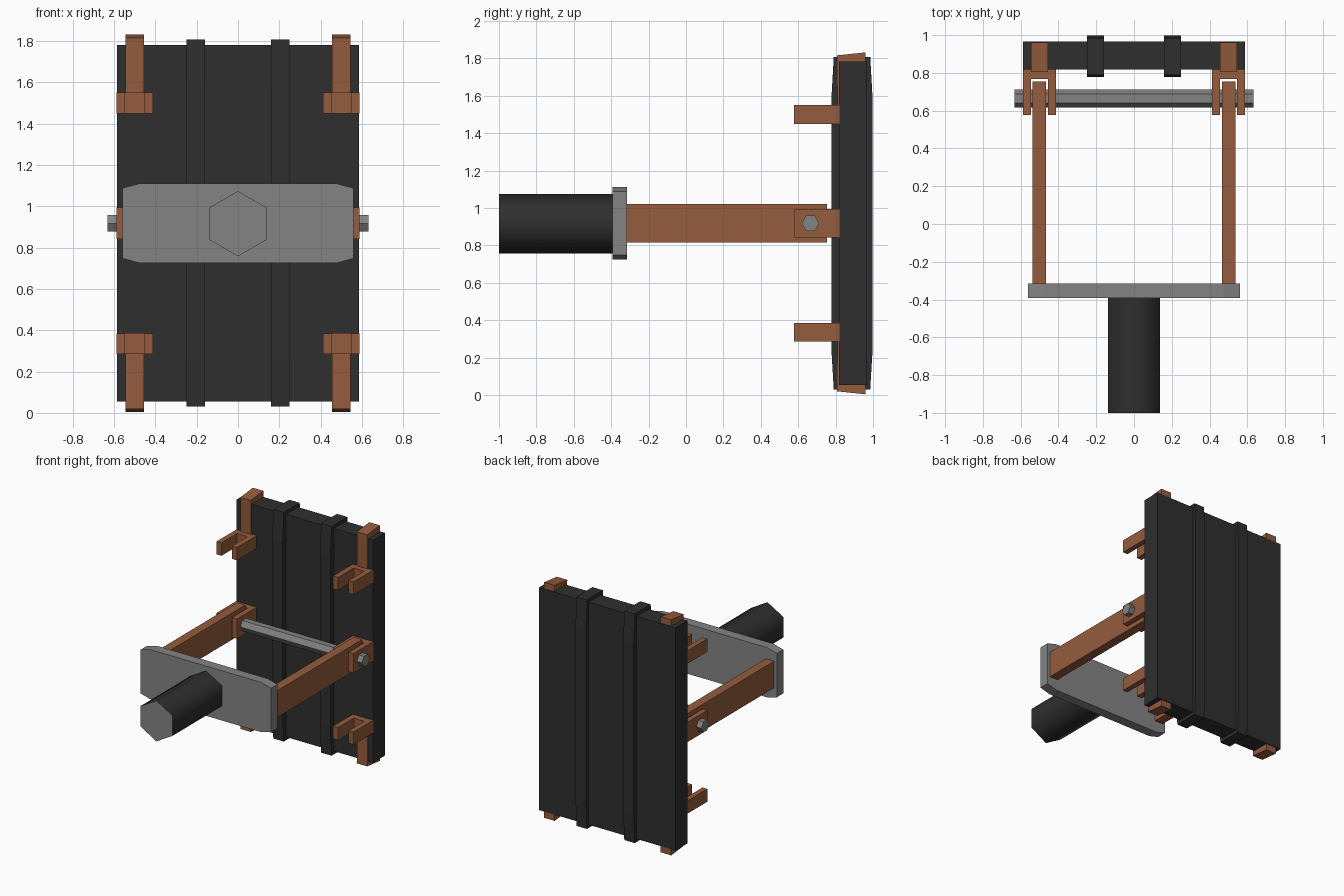
import bpy, bmesh, math
from mathutils import Vector

cube = bpy.data.objects.get("Cube")
if cube:
    bpy.data.objects.remove(cube, do_unlink=True)


def material(name, rgb):
    m = bpy.data.materials.new(name)
    m.use_nodes = True
    m.diffuse_color = (*rgb, 1)
    m.node_tree.nodes["Principled BSDF"].inputs["Base Color"].default_value = (*rgb, 1)
    return m


DARK = material("charcoal", (0.028, 0.028, 0.028))
STEEL = material("steel grey", (0.23, 0.23, 0.23))
RUST = material("rust brown", (0.3, 0.107, 0.047))


def prism(name, outline, axis, lo, hi, mat):
    """Extrude a 2D outline along an axis; outline uses the other two axes in order."""
    bm = bmesh.new()

    def point(p, d):
        c = list(p)
        c.insert(axis, d)
        return Vector(c)

    face = bm.faces.new([bm.verts.new(point(p, lo)) for p in outline])
    grown = bmesh.ops.extrude_face_region(bm, geom=[face])["geom"]
    shift = point((0, 0), hi - lo)
    bmesh.ops.translate(bm, vec=shift, verts=[v for v in grown if isinstance(v, bmesh.types.BMVert)])
    bmesh.ops.recalc_face_normals(bm, faces=bm.faces)
    mesh = bpy.data.meshes.new(name)
    bm.to_mesh(mesh)
    bm.free()
    mesh.materials.append(mat)
    ob = bpy.data.objects.new(name, mesh)
    bpy.context.collection.objects.link(ob)
    return ob


def box(name, x, y, z, mat):
    return prism(name, [(x[0], y[0]), (x[1], y[0]), (x[1], y[1]), (x[0], y[1])], 2, *z, mat)


def hexagon(cx, cy, r, turn=0):
    angles = [turn + i * math.pi / 3 for i in range(6)]
    return [(cx + r * math.cos(a), cy + r * math.sin(a)) for a in angles]


MID = 0.918

# Shield panel
box("panel", (-0.587, 0.587), (0.818, 0.965), (0.055, 1.782), DARK)

# Grey cross plate with clipped corners
plate = [(sx * x, MID + sz * z) for sx, sz, pts in (
    (1, 1, ((0.56, 0.17), (0.475, 0.193))),
    (-1, 1, ((0.475, 0.193), (0.56, 0.17))),
    (-1, -1, ((0.56, 0.17), (0.475, 0.193))),
    (1, -1, ((0.475, 0.193), (0.56, 0.17)))) for x, z in pts]
prism("cross_plate", plate, 1, -0.393, -0.315, STEEL)

# Six-sided handle with soft sides and a grey end cap
handle = prism("handle", hexagon(0, MID - 0.002, 0.158, math.pi / 2), 1, -1, -0.38, DARK)
handle.data.materials.append(STEEL)
for f in handle.data.polygons:
    f.use_smooth = abs(f.normal.y) < 0.5
    f.material_index = 1 if f.normal.y < -0.5 else 0
for e in handle.data.edges:
    a, b = (handle.data.vertices[i].co.y for i in e.vertices)
    e.use_edge_sharp = abs(a - b) < 0.01

# Hinge rod
prism("hinge_rod", hexagon(0.665, MID, 0.047), 0, -0.632, 0.632, STEEL)

for side, s in (("left", 1), ("right", -1)):
    def span(a, b):
        return tuple(sorted((s * a, s * b)))

    # Rib with tapered ends
    rib = [(0.79, 0.03), (0.985, 0.03), (0.998, 0.25), (0.998, 1.58),
           (0.985, 1.808), (0.79, 1.808), (0.777, 1.58), (0.777, 0.25)]
    prism(side + "_rib", rib, 0, *span(0.16, 0.25), DARK)

    # Arm from plate to hinge
    box(side + "_arm", span(0.465, 0.537), (-0.32, 0.755), (0.815, 1.022), RUST)

    # U-shaped brackets
    fork = [(0.412, 0.82), (0.412, 0.577), (0.456, 0.577), (0.456, 0.768),
            (0.546, 0.768), (0.546, 0.577), (0.588, 0.577), (0.588, 0.82)]
    for level, z in (("upper", (1.45, 1.55)), ("middle", (0.842, 0.995)), ("lower", (0.286, 0.385))):
        prism(f"{side}_{level}_bracket", [(s * x, y) for x, y in fork], 2, *z, RUST)

    # Straps hooking over the top and bottom edges
    strap = [(0.812, 1.45), (0.825, 1.45), (0.825, 1.776), (0.96, 1.776),
             (0.96, 1.832), (0.806, 1.816)]
    prism(side + "_upper_strap", strap, 0, *span(0.455, 0.545), RUST)
    prism(side + "_lower_strap", [(y, 2 * MID - z) for y, z in strap], 0, *span(0.455, 0.545), RUST)
